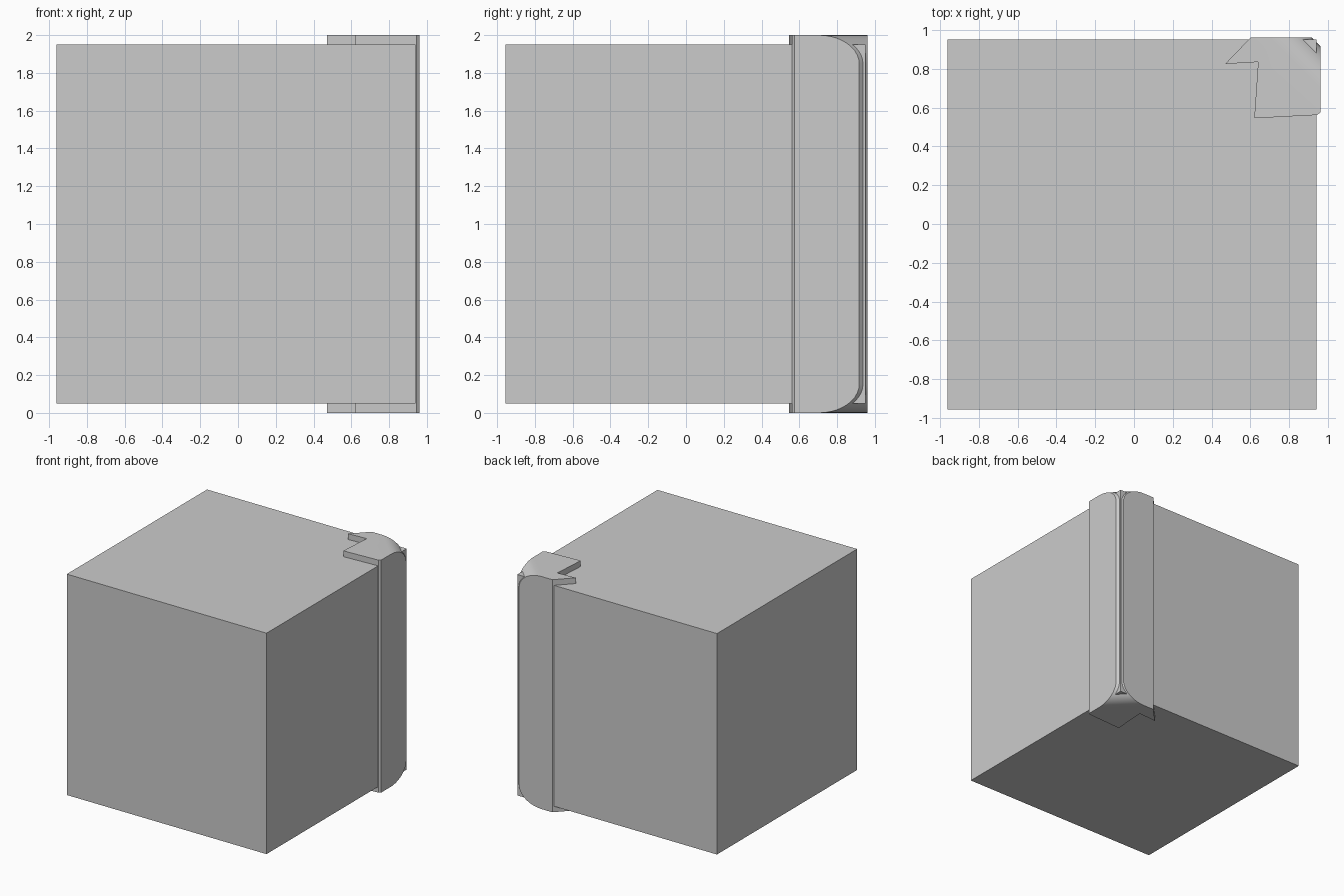
import bpy, bmesh
from math import sin, cos, pi, radians, sqrt
from mathutils import Vector

if "Cube" in bpy.data.objects:
    bpy.data.objects.remove(bpy.data.objects["Cube"])


def prism(name, points, direction):
    """Extrude a closed planar outline along a direction."""
    bm = bmesh.new()
    face = bm.faces.new([bm.verts.new(p) for p in points])
    ext = bmesh.ops.extrude_face_region(bm, geom=[face])
    verts = [g for g in ext["geom"] if isinstance(g, bmesh.types.BMVert)]
    bmesh.ops.translate(bm, verts=verts, vec=direction)
    bmesh.ops.recalc_face_normals(bm, faces=bm.faces)
    mesh = bpy.data.meshes.new(name)
    bm.to_mesh(mesh)
    bm.free()
    obj = bpy.data.objects.new(name, mesh)
    bpy.context.collection.objects.link(obj)
    return obj


# Main block
x0, x1, y0, y1 = -0.96, 0.94, -0.955, 0.95
prism("main_block", [(x0, y0, 0.05), (x1, y0, 0.05), (x1, y1, 0.05), (x0, y1, 0.05)],
      Vector((0, 0, 1.9)))

# Corner guard running up the back right edge
outline = [(0.47, 0.825), (0.64, 0.835), (0.62, 0.545), (0.945, 0.562),
           (0.96, 0.575), (0.96, 0.96), (0.60, 0.96)]
guard = prism("corner_guard", [(x, y, 0) for x, y in outline], Vector((0, 0, 2)))

# Diagonal slab with rounded ends that chamfers and rounds the guard's outer edge
r, outer, steps = 0.152, 1.877 / sqrt(2), 10
arc = [(outer - r + r * cos(i * pi / 2 / steps), 2 - r + r * sin(i * pi / 2 / steps))
       for i in range(steps + 1)]
profile = [(0, 0)] + [(d, 2 - z) for d, z in reversed(arc)] + arc + [(0, 2)]
side = Vector((1, -1, 0)).normalized()
out = Vector((1, 1, 0)).normalized()
cutter = prism("rounding_cutter", [out * d + Vector((0, 0, z)) - side for d, z in profile],
               side * 2)
cutter.hide_render = True
cutter.hide_set(True)

mod = guard.modifiers.new("round_edge", "BOOLEAN")
mod.operation, mod.solver, mod.object = "INTERSECT", "EXACT", cutter
bpy.context.view_layer.objects.active = guard
guard.select_set(True)
bpy.ops.object.modifier_apply(modifier=mod.name)
bpy.data.objects.remove(cutter)
bpy.ops.object.shade_smooth_by_angle(angle=radians(25))
